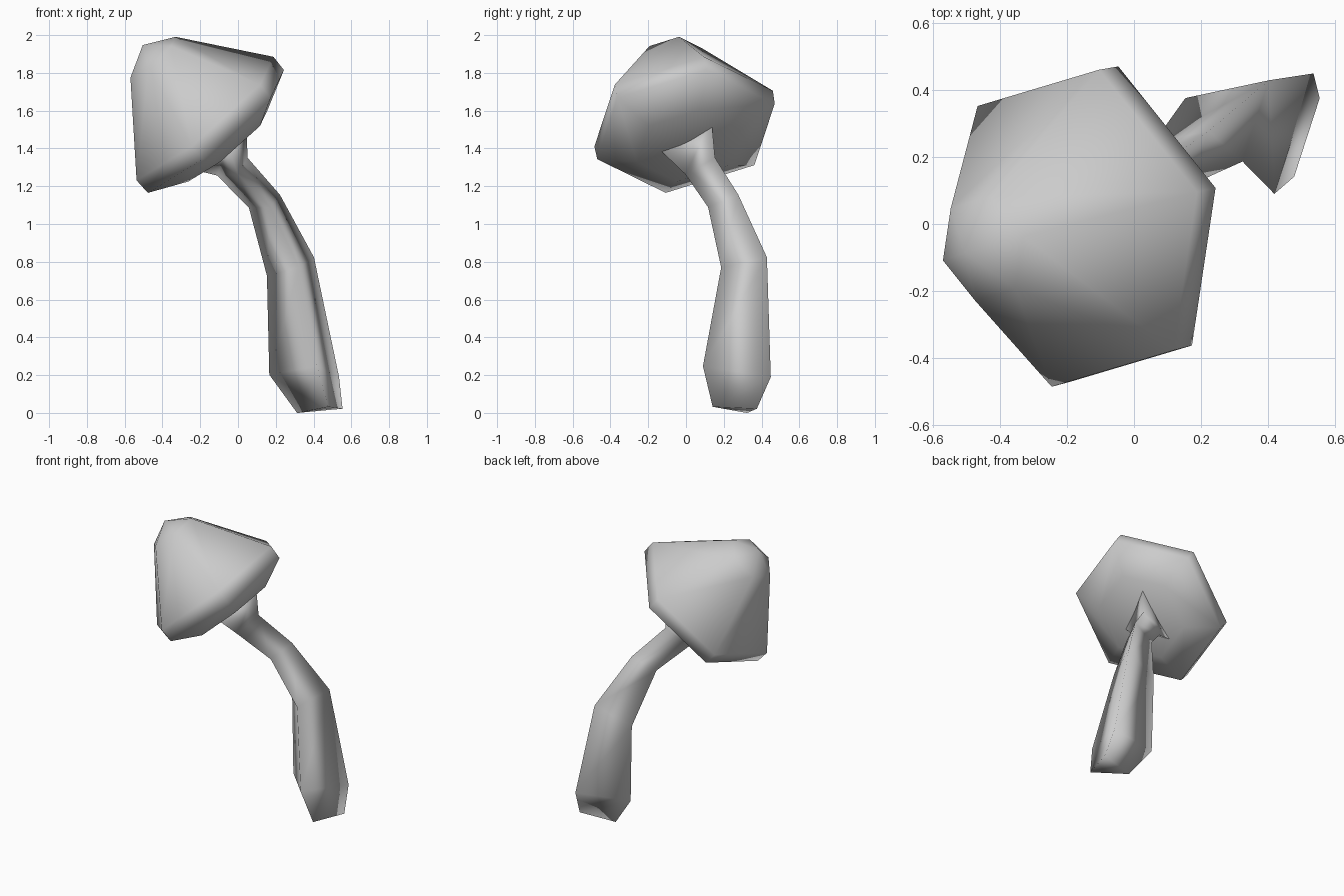
import bpy
import math
from mathutils import Vector

cube = bpy.data.objects.get("Cube")
if cube:
    bpy.data.objects.remove(cube, do_unlink=True)

gray = bpy.data.materials.new("soft_gray")
gray.use_nodes = True
color = (0.6, 0.6, 0.6, 1)
gray.diffuse_color = color
gray.node_tree.nodes["Principled BSDF"].inputs["Base Color"].default_value = color


def loft(name, rings, start=None, end=None):
    """Skin a list of rings; close each end with a tip point or a flat face."""
    n = len(rings[0])
    verts = [p for ring in rings for p in ring]
    faces = []
    for k in range(len(rings) - 1):
        for i in range(n):
            j = (i + 1) % n
            a, b = k * n, (k + 1) * n
            faces.append((a + i, a + j, b + j, b + i))
    last = (len(rings) - 1) * n
    # the first loop is reversed so that both ends face outward
    for base, tip, flip in ((0, start, True), (last, end, False)):
        loop = [base + i for i in range(n)]
        if flip:
            loop.reverse()
        if tip is None:
            faces.append(loop)
        else:
            verts.append(tip)
            faces += [(loop[i], loop[(i + 1) % n], len(verts) - 1) for i in range(n)]
    mesh = bpy.data.meshes.new(name)
    mesh.from_pydata(verts, [], faces)
    mesh.materials.append(gray)
    mesh.shade_smooth()
    obj = bpy.data.objects.new(name, mesh)
    bpy.context.collection.objects.link(obj)
    return obj


# Cap: hexagonal rings stacked along a tilted axis
centre = Vector((-0.117, 0.0, 1.49))
axis = Vector((-0.64, -0.14, 0.755)).normalized()
side = Vector((0.70, 0.21, 0.66))
side = (side - axis * side.dot(axis)).normalized()
across = axis.cross(side)


def cap_ring(height, radius):
    return [centre + axis * height + radius * (side * math.cos(a) + across * math.sin(a))
            for a in (math.radians(60 * i) for i in range(6))]


# underside, lower rim, upper rim, crown
cap_profile = [(-0.10, 0.29), (0, 0.497), (0.09, 0.5), (0.52, 0.165)]
loft("cap", [cap_ring(h, r) for h, r in cap_profile],
     centre - axis * 0.125, centre + axis * 0.605)


# Stem: three-sided rings, each with a centre, radius and slope in x and y
def stem_ring(x, y, z, radius, slope_x, slope_y):
    ring = []
    for angle in (42, 162, 282):
        dx = radius * math.cos(math.radians(angle))
        dy = radius * math.sin(math.radians(angle))
        ring.append(Vector((x + dx, y + dy, z + slope_x * dx + slope_y * dy)))
    return ring


stem_path = [
    (0.448, 0.28, 0.018, 0.142, 0.11, -0.08),
    (0.373, 0.303, 0.213, 0.218, 0, -0.16),
    (0.293, 0.33, 0.773, 0.147, 0.37, 0.1),
    (0.15, 0.212, 1.11, 0.097, 0.35, 0.3),
    (-0.02, 0.09, 1.29, 0.095, 0.5, 0.4),
    (-0.09, 0.015, 1.42, 0.18, 0.8, 0.2),
]
loft("stem", [stem_ring(*row) for row in stem_path])
